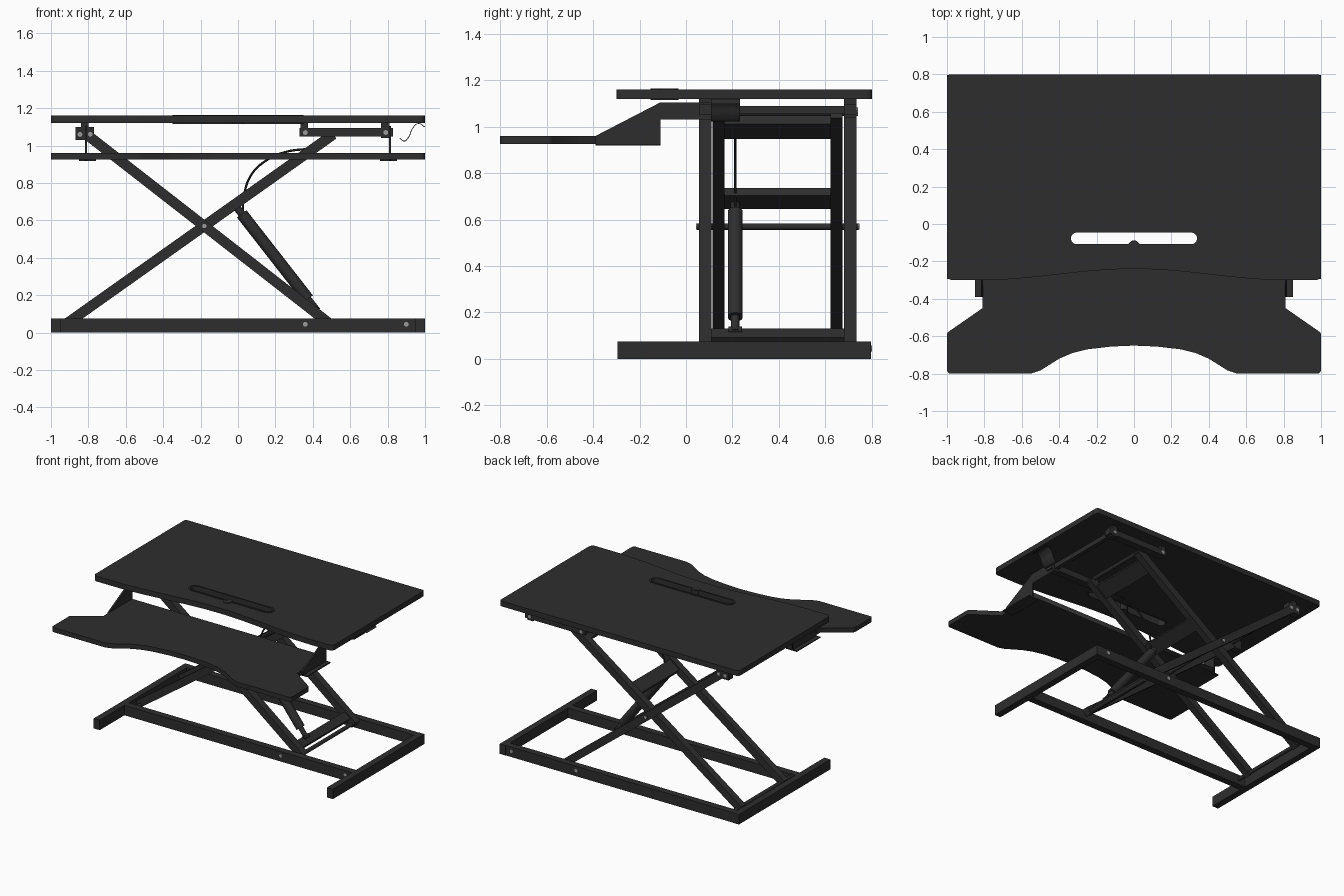
import bpy, math
from mathutils import Vector

if "Cube" in bpy.data.objects:
    bpy.data.objects.remove(bpy.data.objects["Cube"])


def material(name, rgb):
    m = bpy.data.materials.new(name)
    m.diffuse_color = (*rgb, 1)
    m.use_nodes = True
    m.node_tree.nodes["Principled BSDF"].inputs["Base Color"].default_value = m.diffuse_color
    return m


BLACK = material("matte black", (0.027, 0.027, 0.027))
STEEL = material("screw steel", (0.33, 0.33, 0.33))


def finish(ob, name, mat):
    ob.name = name
    ob.data.materials.clear()
    ob.data.materials.append(mat)
    return ob


def box(name, x, y, z, mat=BLACK):
    """Axis-aligned box from (min, max) ranges."""
    bpy.ops.mesh.primitive_cube_add(size=1)
    ob = bpy.context.object
    ob.location = [(r[0] + r[1]) / 2 for r in (x, y, z)]
    ob.scale = [r[1] - r[0] for r in (x, y, z)]
    return finish(ob, name, mat)


def bar(name, p, q, y, thick):
    """Flat bar in the xz plane from p to q, spanning the y range."""
    d = Vector((q[0] - p[0], q[1] - p[1]))
    bpy.ops.mesh.primitive_cube_add(size=1)
    ob = bpy.context.object
    ob.location = ((p[0] + q[0]) / 2, (y[0] + y[1]) / 2, (p[1] + q[1]) / 2)
    ob.scale = (d.length, y[1] - y[0], thick)
    ob.rotation_euler.y = -math.atan2(d.y, d.x)
    return finish(ob, name, BLACK)


def rod(name, a, b, r, mat=BLACK, sides=20):
    a, b = Vector(a), Vector(b)
    bpy.ops.mesh.primitive_cylinder_add(vertices=sides, radius=r, depth=(b - a).length,
                                        location=(a + b) / 2)
    ob = bpy.context.object
    ob.rotation_euler = (b - a).to_track_quat('Z', 'Y').to_euler()
    bpy.ops.object.shade_smooth_by_angle()
    return finish(ob, name, mat)


def plate(name, loops, z0, z1):
    """Flat plate from 2D outlines; later outlines are holes."""
    cu = bpy.data.curves.new(name, 'CURVE')
    cu.dimensions, cu.fill_mode, cu.extrude = '2D', 'BOTH', (z1 - z0) / 2
    for pts in loops:
        s = cu.splines.new('POLY')
        s.points.add(len(pts) - 1)
        for sp, p in zip(s.points, pts):
            sp.co = (p[0], p[1], 0, 1)
        s.use_cyclic_u = True
    ob = bpy.data.objects.new(name, cu)
    bpy.context.collection.objects.link(ob)
    ob.location.z = (z0 + z1) / 2
    bpy.ops.object.select_all(action='DESELECT')
    ob.select_set(True)
    bpy.context.view_layer.objects.active = ob
    bpy.ops.object.convert(target='MESH')
    return finish(bpy.context.object, name, BLACK)


def corner(cx, cy, r, start):
    """Quarter circle about (cx, cy), counter-clockwise from start degrees."""
    return [(cx + r * math.cos(math.radians(start + 18 * i)),
             cy + r * math.sin(math.radians(start + 18 * i))) for i in range(6)]


def stadium(hx, cy, r):
    return [(s * (hx - r) + r * math.cos(t), cy + r * math.sin(t))
            for s, t0 in ((1, -90), (-1, 90))
            for t in [math.radians(t0 + 15 * i) for i in range(13)]]


# desktop with curved front edge and device slot
front = [(x, -0.27 + 0.03 * math.cos(math.pi * x / 0.82))
         for x in [-0.82 + 1.64 * i / 32 for i in range(33)]]
desk = (front + corner(0.97, -0.27, 0.03, -90) + corner(0.98, 0.78, 0.02, 0)
        + corner(-0.98, 0.78, 0.02, 90) + corner(-0.97, -0.27, 0.03, 180))
plate("desktop", [desk, stadium(0.345, -0.077, 0.039)], 1.12, 1.16)
plate("slot_rim", [stadium(0.35, -0.077, 0.044), stadium(0.337, -0.077, 0.031)], 1.115, 1.165)
rod("slot_cable_notch", (0, -0.12, 1.115), (0, -0.12, 1.164), 0.032)

# keyboard tray: mirrored half outline
half = [(0, -0.65), (0.12, -0.655), (0.25, -0.67), (0.33, -0.69), (0.4, -0.72), (0.5, -0.783),
        (0.55, -0.8)] + corner(0.98, -0.78, 0.02, -90) + corner(0.975, -0.595, 0.025, 0)[:4] \
    + [(0.81, -0.45), (0.81, -0.11)]
plate("keyboard_tray", [half + [(-x, y) for x, y in reversed(half[1:])]], 0.925, 0.96)

# tray hanger plates and feet
profile = [(-0.39, 0.92), (-0.11, 0.92), (-0.11, 1.03), (0.11, 1.03), (0.11, 1.105),
           (-0.11, 1.105), (-0.39, 0.96)]
for s, side in ((-1, "left"), (1, "right")):
    h = plate(side + "_tray_hanger", [profile], -0.006, 0.006)
    h.rotation_euler = (math.pi / 2, 0, math.pi / 2)
    h.location = (s * 0.813, 0, 0)
    box(side + "_hanger_foot", sorted((s * 0.76, s * 0.85)), (-0.39, -0.11), (0.918, 0.926))

# base frame
for s, side in ((-1, "left"), (1, "right")):
    box(side + "_base_foot", sorted((s * 0.95, s * 1.0)), (-0.295, 0.797), (0, 0.075))
box("front_base_rail", (-0.95, 0.95), (0.0, 0.052), (0, 0.075))
box("rear_base_rail", (-0.95, 0.95), (0.743, 0.795), (0, 0.075))

# scissor arms, outer pair and inner pair
for side, outer, inner in (("front", (0.055, 0.11), (0.115, 0.165)),
                           ("rear", (0.68, 0.735), (0.622, 0.675))):
    bar(side + "_outer_arm", (-0.82, 1.068), (0.49, 0.048), outer, 0.055)
    bar(side + "_inner_arm", (-0.92, 0.046), (0.51, 1.06), inner, 0.055)

# cross members between the arms
bar("lower_crossbar", (0.40, 0.115), (0.45, 0.077), (0.11, 0.68), 0.04)
bar("middle_crossbar", (-0.05, 0.662), (0.03, 0.719), (0.16, 0.625), 0.04)
bar("upper_crossbar", (0.37, 0.965), (0.46, 1.03), (0.16, 0.625), 0.045)
rod("pivot_rod", (-0.18, 0.048, 0.57), (-0.18, 0.742, 0.57), 0.014)
rod("inner_foot_rod", (-0.9, 0.05, 0.045), (-0.9, 0.745, 0.045), 0.014)
rod("outer_foot_rod", (0.47, 0.05, 0.05), (0.47, 0.745, 0.05), 0.014)
rod("slider_rod", (0.49, 0.06, 1.07), (0.49, 0.73, 1.07), 0.014)
box("rail_tie_bar", (0.775, 0.805), (0.1, 0.69), (1.055, 1.09))
rod("left_hinge_rod", (-0.79, 0.06, 1.06), (-0.79, 0.73, 1.06), 0.014)

# under-desk slide rails, hangers and hinge brackets
for side, y in (("front", (0.055, 0.11)), ("rear", (0.68, 0.735))):
    box(side + "_slide_rail", (0.33, 0.83), y, (1.05, 1.095))
    box(side + "_rail_inner_block", (0.335, 0.375), y, (1.05, 1.122))
    box(side + "_rail_outer_block", (0.765, 0.81), y, (1.04, 1.122))
    box(side + "_hinge_bracket", (-0.87, -0.77), y, (1.03, 1.10))
    box(side + "_hinge_mount", (-0.84, -0.80), y, (1.09, 1.122))

# screw heads on front and rear faces
for x, z, yf, yr in ((0.36, 0.045, 0.0, 0.795), (0.9, 0.045, 0.0, 0.795),
                     (0.36, 1.07, 0.055, 0.735), (0.79, 1.07, 0.055, 0.735),
                     (-0.845, 1.06, 0.055, 0.735), (-0.79, 1.06, 0.055, 0.735),
                     (-0.18, 0.57, 0.048, 0.742)):
    rod("front_screw", (x, yf + 0.004, z), (x, yf - 0.005, z), 0.013, STEEL, 12)
    rod("rear_screw", (x, yr - 0.004, z), (x, yr + 0.005, z), 0.013, STEEL, 12)

# gas spring
Y = 0.212
rod("gas_spring_body", (0.02, Y, 0.635), (0.375, Y, 0.18), 0.032, sides=28)
rod("gas_spring_neck", (0.36, Y, 0.20), (0.425, Y, 0.117), 0.018)
rod("gas_spring_pin", (0.42, Y - 0.03, 0.125), (0.42, Y + 0.03, 0.125), 0.014)
rod("gas_spring_head", (-0.005, Y, 0.667), (0.03, Y, 0.622), 0.02)


def tube(name, pts, y, bevel=0.0, extrude=0.0):
    """Smooth path in the xz plane: round tube or ribbon along y."""
    cu = bpy.data.curves.new(name, 'CURVE')
    cu.dimensions = '3D'
    cu.bevel_depth, cu.bevel_resolution, cu.extrude = bevel, 2, extrude
    s = cu.splines.new('BEZIER')
    s.bezier_points.add(len(pts) - 1)
    for bp, p in zip(s.bezier_points, pts):
        bp.co = (p[0], p[1], 0)
        bp.handle_left_type = bp.handle_right_type = 'AUTO'
    s.resolution_u = 6
    ob = bpy.data.objects.new(name, cu)
    bpy.context.collection.objects.link(ob)
    ob.rotation_euler.x = math.pi / 2
    ob.location.y = y
    bpy.ops.object.select_all(action='DESELECT')
    ob.select_set(True)
    bpy.context.view_layer.objects.active = ob
    bpy.ops.object.convert(target='MESH')
    bpy.ops.object.shade_smooth_by_angle()
    return finish(bpy.context.object, name, BLACK)


# release cable and curved lever paddle
tube("release_cable", [(0.025, 0.64), (0.035, 0.75), (0.075, 0.85), (0.15, 0.92),
                       (0.25, 0.965), (0.4, 0.985)], Y, bevel=0.006)
tube("release_lever", [(0.865, 1.04), (0.888, 1.024), (0.912, 1.045), (0.935, 1.095),
                       (0.965, 1.118), (0.998, 1.1)], 0.17, bevel=0.002, extrude=0.06)
